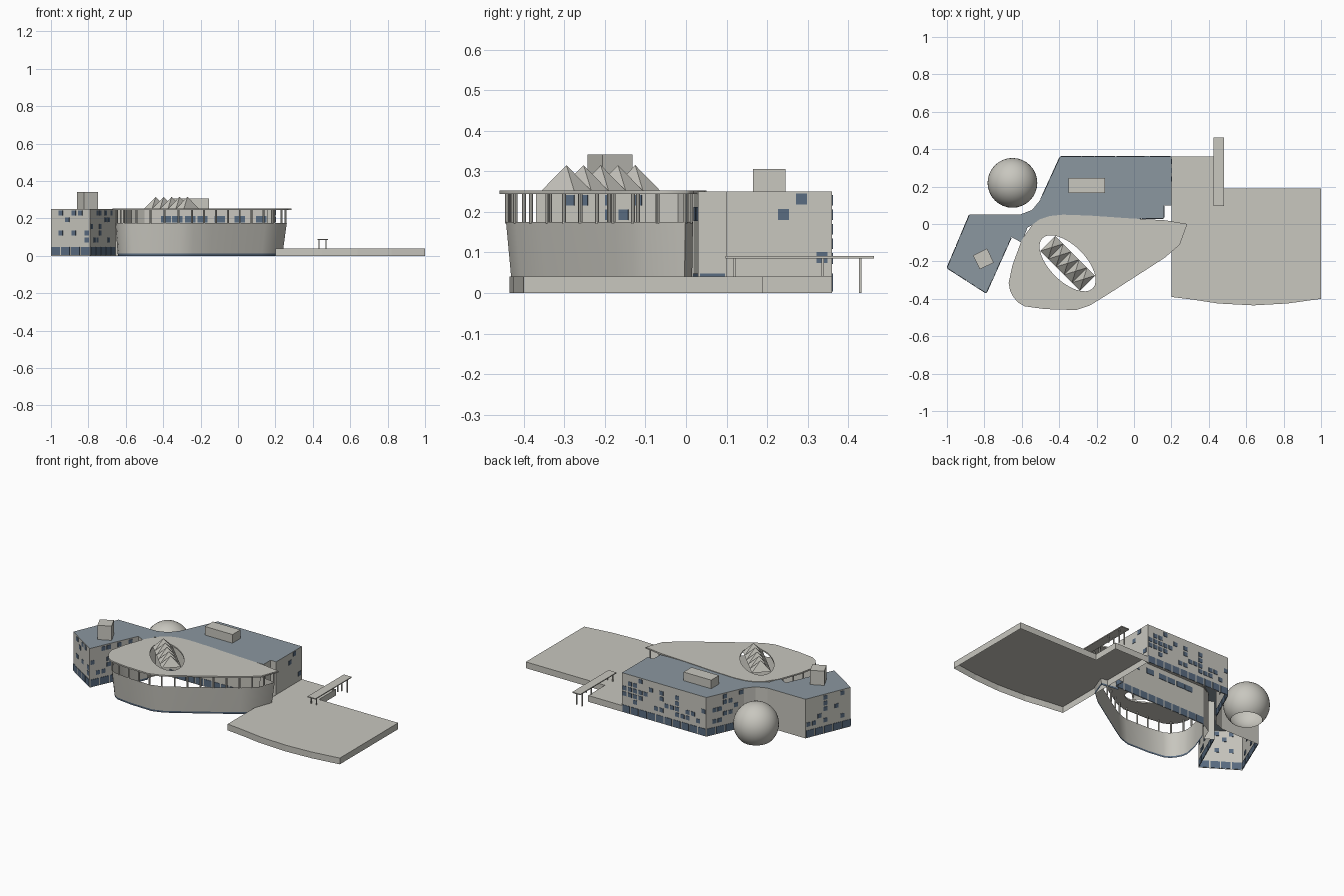
import bpy, bmesh, math, random
from mathutils import Vector, Matrix

random.seed(4)
cube = bpy.data.objects.get("Cube")
if cube:
    bpy.data.objects.remove(cube, do_unlink=True)


def material(name, rgb):
    m = bpy.data.materials.new(name)
    m.use_nodes = True
    m.diffuse_color = (*rgb, 1)
    m.node_tree.nodes["Principled BSDF"].inputs["Base Color"].default_value = (*rgb, 1)
    return m


STONE = material("pale stone", (0.58, 0.57, 0.52))
SLATE = material("slate roof", (0.26, 0.31, 0.35))
GLASS = material("blue glass", (0.10, 0.15, 0.22))


def finish(name, bm, *mats):
    me = bpy.data.meshes.new(name)
    bm.to_mesh(me)
    bm.free()
    ob = bpy.data.objects.new(name, me)
    bpy.context.collection.objects.link(ob)
    for m in mats:
        me.materials.append(m)
    return ob


def smooth(ob, angle):
    bpy.ops.object.select_all(action="DESELECT")
    ob.select_set(True)
    bpy.context.view_layer.objects.active = ob
    bpy.ops.object.shade_smooth_by_angle(angle=math.radians(angle))


def add_box(bm, centre, size, turn=0.0):
    mat = (Matrix.Translation(centre) @ Matrix.Rotation(turn, 4, "Z")
           @ Matrix.Diagonal((*size, 1)))
    bmesh.ops.create_cube(bm, size=1, matrix=mat)


def shell(name, outline, height, top_mat):
    """Walls and a top over an outline, open underneath."""
    bm = bmesh.new()
    low = [bm.verts.new((x, y, 0)) for x, y in outline]
    top = [bm.verts.new((x, y, height)) for x, y in outline]
    for i in range(len(low)):
        j = (i + 1) % len(low)
        bm.faces.new((low[i], low[j], top[j], top[i]))
    bm.faces.new(top).material_index = 1
    return finish(name, bm, STONE, top_mat)


# Main block and angled wing under one slate roof
H = 0.25
block = [(0.2, 0.36), (-0.395, 0.36), (-0.5, 0.13), (-0.545, 0.075), (-0.61, 0.05),
         (-0.88, 0.05), (-1, -0.235), (-0.79, -0.37), (-0.655, -0.07), (-0.6, -0.1),
         (-0.57, -0.02), (-0.5, 0.02), (0.16, 0.03), (0.16, 0.1), (0.2, 0.1)]
shell("office_block", block, H, SLATE)

# Raised terrace
terrace = [(0.2, 0.36), (0.2, -0.39), (0.32, -0.405), (0.45, -0.425), (0.64, -0.435),
           (0.82, -0.425), (1, -0.4), (1, 0.19), (0.44, 0.19), (0.44, 0.36)]
shell("terrace", terrace, 0.04, STONE)

# Windows: thin plates set along the walls
panes = bmesh.new()


def pane(wall, along, z, width, height):
    a, b = (Vector(block[(wall + k) % len(block)]) for k in (0, 1))
    d = (b - a).normalized()
    p = a + d * along
    add_box(panes, (p.x, p.y, z), (width, 0.005, height), math.atan2(d.y, d.x))


def wall_length(wall):
    return (Vector(block[(wall + 1) % len(block)]) - Vector(block[wall])).length


def shopfront(wall):
    n = max(1, round(wall_length(wall) / 0.062))
    step = wall_length(wall) / n
    for i in range(n):
        pane(wall, (i + 0.5) * step, 0.026, step - 0.008, 0.044)


def scattered(wall, count):
    cols = int(wall_length(wall) / 0.036)
    step = wall_length(wall) / cols
    cells = [(c, r) for c in range(cols) for r in range(5)]
    for c, r in random.sample(cells, count):
        pane(wall, (c + 0.5) * step, 0.085 + r * 0.036, 0.026, 0.026)


for wall, count in ((0, 30), (1, 11), (5, 10), (6, 8), (7, 12)):
    shopfront(wall)
    scattered(wall, count)
shopfront(11)
shopfront(12)
for x in (-0.385, -0.325, -0.255, -0.19, -0.098, 0.01, 0.125):
    pane(11, x + 0.5, 0.195, 0.055, 0.034)
for y, z in ((0.24, 0.193), (0.285, 0.232), (0.335, 0.087)):
    pane(14, y - 0.1, z, 0.027, 0.027)
finish("windows", panes, GLASS)

# Rooftop plant rooms
bm = bmesh.new()
add_box(bm, (-0.252, 0.205, 0.277), (0.195, 0.08, 0.056))
add_box(bm, (-0.805, -0.187, 0.295), (0.083, 0.083, 0.092), math.radians(26))
finish("plant_rooms", bm, STONE)

# Teardrop canopy with an oval opening
canopy = [(-0.6, -0.085), (-0.65, -0.22), (-0.67, -0.315), (-0.663, -0.355), (-0.645, -0.39),
          (-0.62, -0.42), (-0.585, -0.44), (-0.475, -0.455), (-0.31, -0.46), (-0.235, -0.435),
          (-0.13, -0.37), (0.165, -0.18), (0.245, -0.11), (0.285, 0.0), (0.165, 0.02),
          (-0.02, 0.03), (-0.235, 0.045), (-0.38, 0.05), (-0.45, 0.043), (-0.505, 0.025),
          (-0.545, -0.005)]
mid = Vector((-0.355, -0.21))
axis, side = Vector((1, -1)).normalized(), Vector((1, 1)).normalized()
oval = []
for i in range(32):
    t = math.tau * i / 32
    oval.append(mid + axis * 0.19 * math.cos(t) + side * 0.095 * math.sin(t))
curve = bpy.data.curves.new("canopy", "CURVE")
curve.dimensions, curve.fill_mode, curve.extrude = "2D", "BOTH", 0.0045
for loop in (canopy, oval):
    spline = curve.splines.new("POLY")
    spline.points.add(len(loop) - 1)
    for point, p in zip(spline.points, loop):
        point.co = (p[0], p[1], 0, 1)
    spline.use_cyclic_u = True
curve.materials.append(STONE)
roof = bpy.data.objects.new("canopy", curve)
roof.location.z = 0.2485
bpy.context.collection.objects.link(roof)
bpy.ops.object.select_all(action="DESELECT")
roof.select_set(True)
bpy.context.view_layer.objects.active = roof
bpy.ops.object.convert(target="MESH")

# Folded skylight: a row of five pyramids
bm = bmesh.new()
for i in range(-2, 3):
    c = mid + axis * 0.06 * i
    base = [bm.verts.new((*(c + axis * 0.03 * a + side * 0.057 * s), 0.252))
            for a, s in ((-1, -1), (1, -1), (1, 1), (-1, 1))]
    apex = bm.verts.new((c.x, c.y, 0.315))
    for k in range(4):
        bm.faces.new((base[k], base[(k + 1) % 4], apex))
bmesh.ops.recalc_face_normals(bm, faces=bm.faces)
finish("skylight", bm, STONE)


# Flared drum wall with a glass plinth, open at the rear
def rim(scale):
    o = Vector((-0.32, -0.05))
    return [o + (Vector(p) - o) * scale for p in canopy[:15]]


bm = bmesh.new()
rings = [[bm.verts.new((p.x, p.y, z)) for p in rim(s)]
         for z, s in ((0, 0.92), (0.012, 0.923), (0.175, 0.96))]
for level, (low, top) in enumerate(zip(rings, rings[1:])):
    for i in range(len(low) - 1):
        f = bm.faces.new((low[i], low[i + 1], top[i + 1], top[i]))
        f.material_index = 1 - level
smooth(finish("drum_wall", bm, STONE, GLASS), 35)

# Columns between drum and canopy, evenly spaced along the rim
bm = bmesh.new()
path = rim(0.955)
total = sum((b - a).length for a, b in zip(path, path[1:]))
count = 20
for i in range(count):
    left = total * (i + 0.5) / count
    for a, b in zip(path, path[1:]):
        if left <= (b - a).length:
            p = a.lerp(b, left / (b - a).length)
            bmesh.ops.create_cone(bm, segments=8, radius1=0.005, radius2=0.005, depth=0.075,
                                  matrix=Matrix.Translation((p.x, p.y, 0.209)))
            break
        left -= (b - a).length
finish("canopy_columns", bm, STONE)

# Dome theatre: a ball cut at the ground
bm = bmesh.new()
bmesh.ops.create_uvsphere(bm, u_segments=32, v_segments=20, radius=0.133,
                          matrix=Matrix.Translation((-0.65, 0.22, 0.098)))
bmesh.ops.bisect_plane(bm, geom=bm.verts[:] + bm.edges[:] + bm.faces[:],
                       plane_co=(0, 0, 0), plane_no=(0, 0, 1), clear_inner=True)
smooth(finish("ball_theatre", bm, STONE), 40)

# Footbridge deck and legs
bm = bmesh.new()
add_box(bm, (0.452, 0.28, 0.088), (0.056, 0.366, 0.006))
for y, foot in ((0.12, 0.04), (0.337, 0.04), (0.43, 0.0)):
    for x in (0.433, 0.471):
        add_box(bm, (x, y, (foot + 0.086) / 2), (0.006, 0.006, 0.086 - foot))
finish("footbridge", bm, STONE)
